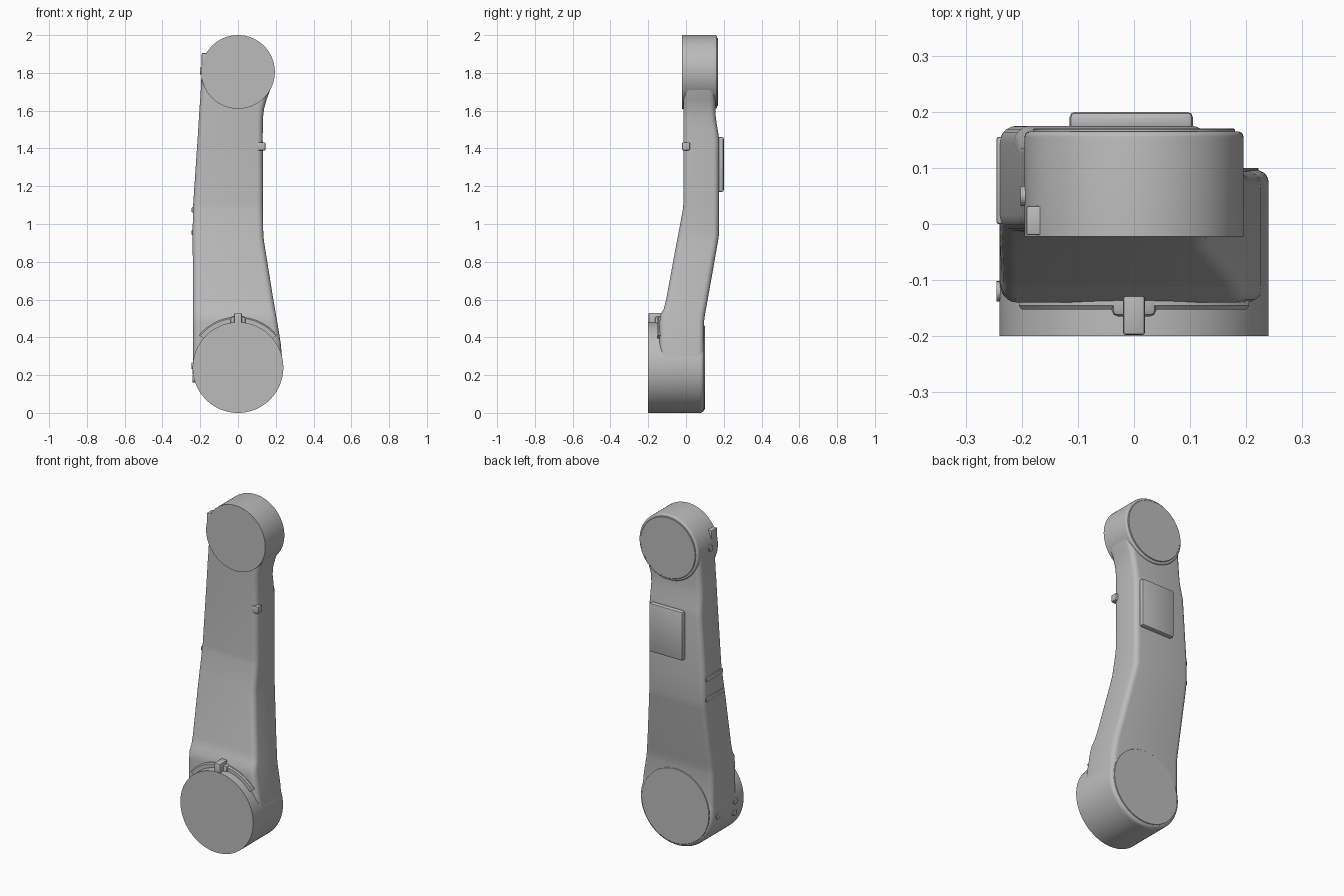
import bpy, bmesh, math
from mathutils import Matrix, Vector

if "Cube" in bpy.data.objects:
    bpy.data.objects.remove(bpy.data.objects["Cube"], do_unlink=True)

grey = bpy.data.materials.new("housing grey")
grey.use_nodes = True
COLOUR = (0.5, 0.5, 0.5, 1)
grey.diffuse_color = COLOUR
grey.node_tree.nodes["Principled BSDF"].inputs["Base Color"].default_value = COLOUR


def finish(name, bm, angle=30):
    bmesh.ops.recalc_face_normals(bm, faces=bm.faces)
    mesh = bpy.data.meshes.new(name)
    bm.to_mesh(mesh)
    bm.free()
    mesh.materials.append(grey)
    ob = bpy.data.objects.new(name, mesh)
    bpy.context.collection.objects.link(ob)
    bpy.ops.object.select_all(action='DESELECT')
    ob.select_set(True)
    bpy.context.view_layer.objects.active = ob
    bpy.ops.object.shade_smooth_by_angle(angle=math.radians(angle))
    return ob


def skin(name, rings, angle=30):
    """Bridge equal closed rings of points and cap both ends."""
    bm = bmesh.new()
    loops = [[bm.verts.new(p) for p in ring] for ring in rings]
    for a, b in zip(loops, loops[1:]):
        for i in range(len(a)):
            j = (i + 1) % len(a)
            bm.faces.new((a[i], a[j], b[j], b[i]))
    bm.faces.new(loops[0])
    bm.faces.new(loops[-1])
    return finish(name, bm, angle)


def drum(name, cz, profile, n=96):
    """Turn (radius, y) points about a front-to-back axis."""
    turn = [2 * math.pi * i / n for i in range(n)]
    return skin(name, [[(r * math.cos(t), y, cz + r * math.sin(t)) for t in turn]
                       for r, y in profile])


def rounded_back(r, front, back, bevel, steps=5):
    pts = [(r, front)]
    for i in range(steps + 1):
        t = math.pi / 2 * i / steps
        pts.append((r - bevel + bevel * math.cos(t), back - bevel + bevel * math.sin(t)))
    return pts


def block(name, lo, hi, bevel=0.004):
    bm = bmesh.new()
    lo, hi = Vector(lo), Vector(hi)
    bmesh.ops.create_cube(bm, size=1, matrix=Matrix.Translation((lo + hi) / 2)
                          @ Matrix.Diagonal((*(hi - lo), 1)))
    bmesh.ops.bevel(bm, geom=bm.edges[:], offset=bevel, segments=2,
                    profile=0.5, affect='EDGES')
    return finish(name, bm)


def section(z, x0, x1, y0, y1, r=0.03, steps=5):
    """Rounded rectangle at height z."""
    pts = []
    for k, (cx, cy) in enumerate([(x1 - r, y1 - r), (x0 + r, y1 - r),
                                  (x0 + r, y0 + r), (x1 - r, y0 + r)]):
        for i in range(steps + 1):
            t = math.pi / 2 * (k + i / steps)
            pts.append((cx + r * math.cos(t), cy + r * math.sin(t), z))
    return pts


# Cranked arm between the two joints: z, left, right, front, back
stations = [
    (0.24, -0.238, 0.238, -0.14, 0.095),
    (0.37, -0.238, 0.226, -0.14, 0.095),
    (0.48, -0.238, 0.208, -0.14, 0.095),
    (0.52, -0.238, 0.201, -0.135, 0.1),
    (0.55, -0.238, 0.196, -0.118, 0.106),
    (0.60, -0.238, 0.187, -0.105, 0.115),
    (0.90, -0.24, 0.139, -0.05, 0.168),
    (0.94, -0.24, 0.134, -0.042, 0.174),
    (1.08, -0.239, 0.132, -0.016, 0.175),
    (1.11, -0.237, 0.132, -0.014, 0.175),
    (1.45, -0.214, 0.131, -0.014, 0.175),
    (1.48, -0.212, 0.131, -0.014, 0.171),
    (1.56, -0.207, 0.132, -0.014, 0.158),
    (1.61, -0.204, 0.138, -0.014, 0.155),
    (1.66, -0.2, 0.152, -0.014, 0.155),
    (1.71, -0.197, 0.17, -0.014, 0.155),
    (1.80, -0.193, 0.19, -0.014, 0.155),
]
skin("arm_body", [section(*s) for s in stations], 25)

# Joint drums with their rear cover discs
LOW, HIGH = 0.24, 1.805
drum("lower_joint", LOW, rounded_back(0.24, -0.2, 0.096, 0.022))
drum("lower_rear_cover", LOW, [(0.222, 0.08), (0.222, 0.098), (0.22, 0.1)])
drum("upper_joint", HIGH, rounded_back(0.195, -0.022, 0.165, 0.01))
drum("upper_rear_cover", HIGH, [(0.18, 0.15), (0.18, 0.168), (0.178, 0.17)])

# Curved lip around the top of the lower joint
lip = []
for i in range(33):
    t = math.radians(40 + 100 * i / 32)
    lip.append([(r * math.cos(t), y, LOW + r * math.sin(t))
                for r, y in [(0.23, -0.1), (0.268, -0.1), (0.268, -0.145),
                             (0.262, -0.152), (0.23, -0.152)]])
skin("joint_lip", lip)

# Index tab on the lower joint, flared at its root
block("index_tab", (-0.02, -0.198, 0.45), (0.02, -0.11, 0.53), 0.006)
block("index_tab_root", (-0.04, -0.165, 0.45), (0.04, -0.11, 0.51), 0.012)

# Raised rear plate and small stops
block("rear_plate", (-0.115, 0.165, 1.17), (0.105, 0.2, 1.46), 0.01)
block("side_stop", (0.105, -0.02, 1.39), (0.145, 0.02, 1.432))
block("upper_stop", (-0.192, -0.02, 1.79), (-0.15, 0.032, 1.905))

# Cable strips on the side
for i, z in enumerate((0.955, 1.075)):
    block(f"side_strip_{i + 1}", (-0.245, 0.0, z - 0.014), (-0.225, 0.155, z + 0.014))

# Side screws
for i, (x, y, z) in enumerate([(-0.233, -0.12, 0.18), (-0.238, -0.12, 0.25),
                               (-0.235, 0.04, 0.22), (-0.195, 0.05, 1.81)]):
    bm = bmesh.new()
    bmesh.ops.create_cone(bm, cap_ends=True, segments=20, radius1=0.018, radius2=0.018,
                          depth=0.02, matrix=Matrix.Translation((x + 0.003, y, z))
                          @ Matrix.Rotation(math.pi / 2, 4, 'Y'))
    finish(f"side_screw_{i + 1}", bm)
